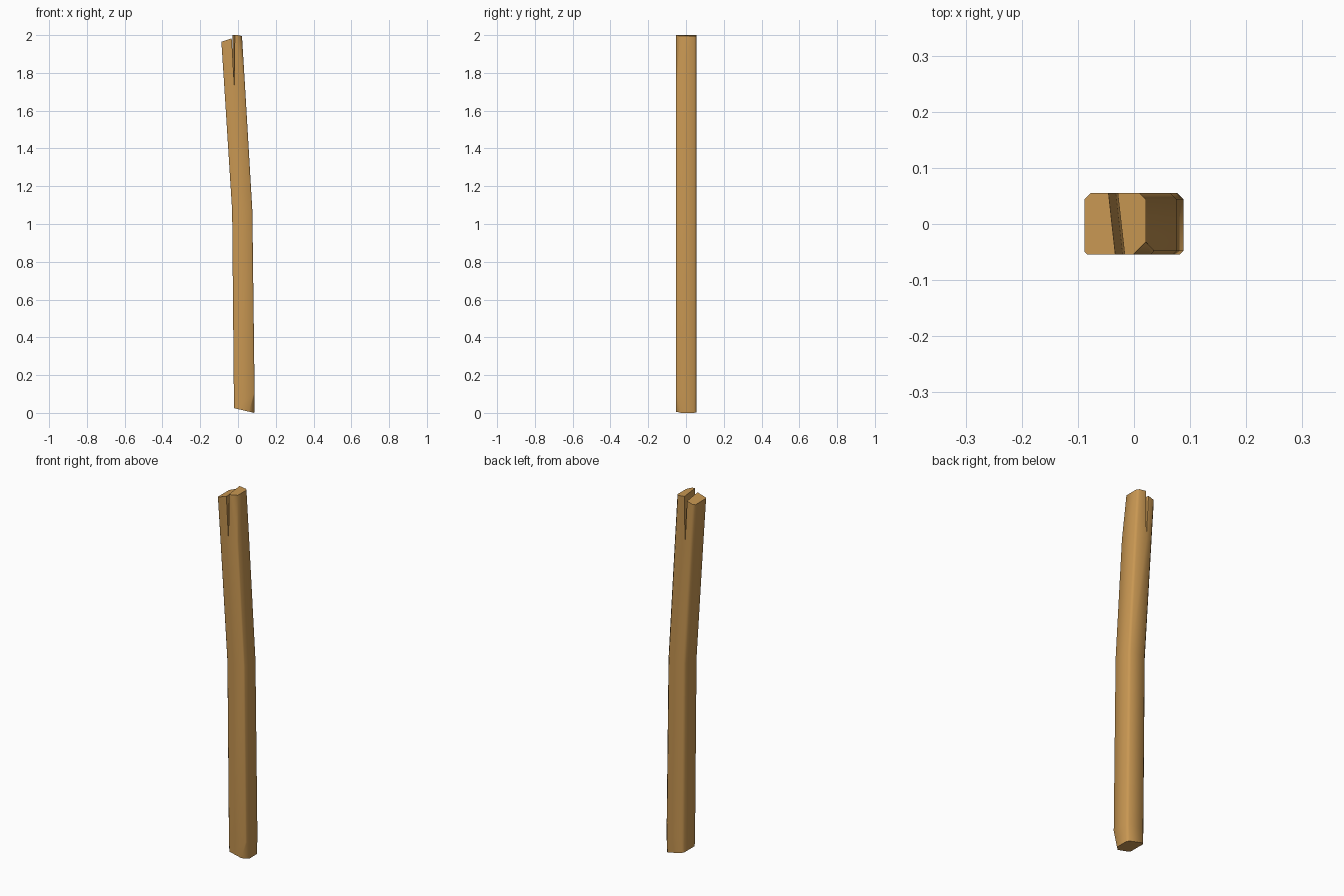
import bpy, bmesh, math
from mathutils import Vector

cube = bpy.data.objects.get("Cube")
if cube:
    bpy.data.objects.remove(cube, do_unlink=True)

wood = bpy.data.materials.new("tan_wood")
wood.use_nodes = True
colour = (0.58, 0.31, 0.085, 1)
wood.diffuse_color = colour
wood.node_tree.nodes["Principled BSDF"].inputs["Base Color"].default_value = colour

FRONT, BACK = -0.054, 0.055


def make_object(name, bm):
    bmesh.ops.recalc_face_normals(bm, faces=bm.faces)
    mesh = bpy.data.meshes.new(name)
    bm.to_mesh(mesh)
    bm.free()
    mesh.materials.append(wood)
    obj = bpy.data.objects.new(name, mesh)
    bpy.context.collection.objects.link(obj)
    return obj


def loft(bm, rings):
    """Skin a list of closed rings and cap both ends."""
    loops = [[bm.verts.new(p) for p in ring] for ring in rings]
    for a, b in zip(loops, loops[1:]):
        for i in range(len(a)):
            j = (i + 1) % len(a)
            bm.faces.new((a[i], a[j], b[j], b[i]))
    bm.faces.new(loops[0])
    bm.faces.new(loops[-1])


def section(left, right, z_left, z_right, front_left, front_right, back):
    """Rectangle with cut corners; its height slopes from left to right."""
    outline = [
        (left + front_left, FRONT), (right - front_right, FRONT),
        (right, FRONT + front_right), (right, BACK - back),
        (right - back, BACK), (left + back, BACK),
        (left, BACK - back), (left, FRONT + front_left)]
    slope = (z_right - z_left) / (right - left)
    return [Vector((x, y, z_left + slope * (x - left))) for x, y in outline]


# Bent board with chamfered edges and slanted ends
bm = bmesh.new()
loft(bm, [
    section(-0.021, 0.086, 0.025, 0.0, 0.008, 0.028, 0.012),
    section(-0.022, 0.088, 0.10, 0.10, 0.006, 0.006, 0.011),
    section(-0.031, 0.076, 1.07, 1.07, 0.006, 0.006, 0.011),
    section(-0.074, 0.036, 1.75, 1.75, 0.005, 0.006, 0.011),
    section(-0.088, 0.021, 1.965, 2.0, 0.004, 0.022, 0.011)])
board = make_object("wooden_board", bm)

# Narrow wedge that splits the top end, slanting from front to back
bm = bmesh.new()
rings = []
for y, shift in ((-0.08, 0.003), (0.08, -0.015)):
    rings.append([Vector((x + shift, y, z)) for x, z in
                  ((-0.020, 1.73), (-0.016, 2.05), (-0.037, 2.05))])
loft(bm, rings)
wedge = make_object("split_cutter", bm)
wedge.hide_render = True

cut = board.modifiers.new("split", "BOOLEAN")
cut.operation = "DIFFERENCE"
cut.solver = "EXACT"
cut.object = wedge
bpy.ops.object.select_all(action="DESELECT")
board.select_set(True)
bpy.context.view_layer.objects.active = board
bpy.ops.object.modifier_apply(modifier=cut.name)
bpy.data.objects.remove(wedge, do_unlink=True)

# Level the inner prong tip with a small slope so both prongs end separately
for v in board.data.vertices:
    if v.co.z > 1.95 and v.co.x > -0.03:
        v.co.z = 2.0 if v.co.x < 0.0 else 1.995

bpy.ops.object.shade_smooth_by_angle(angle=math.radians(50))
